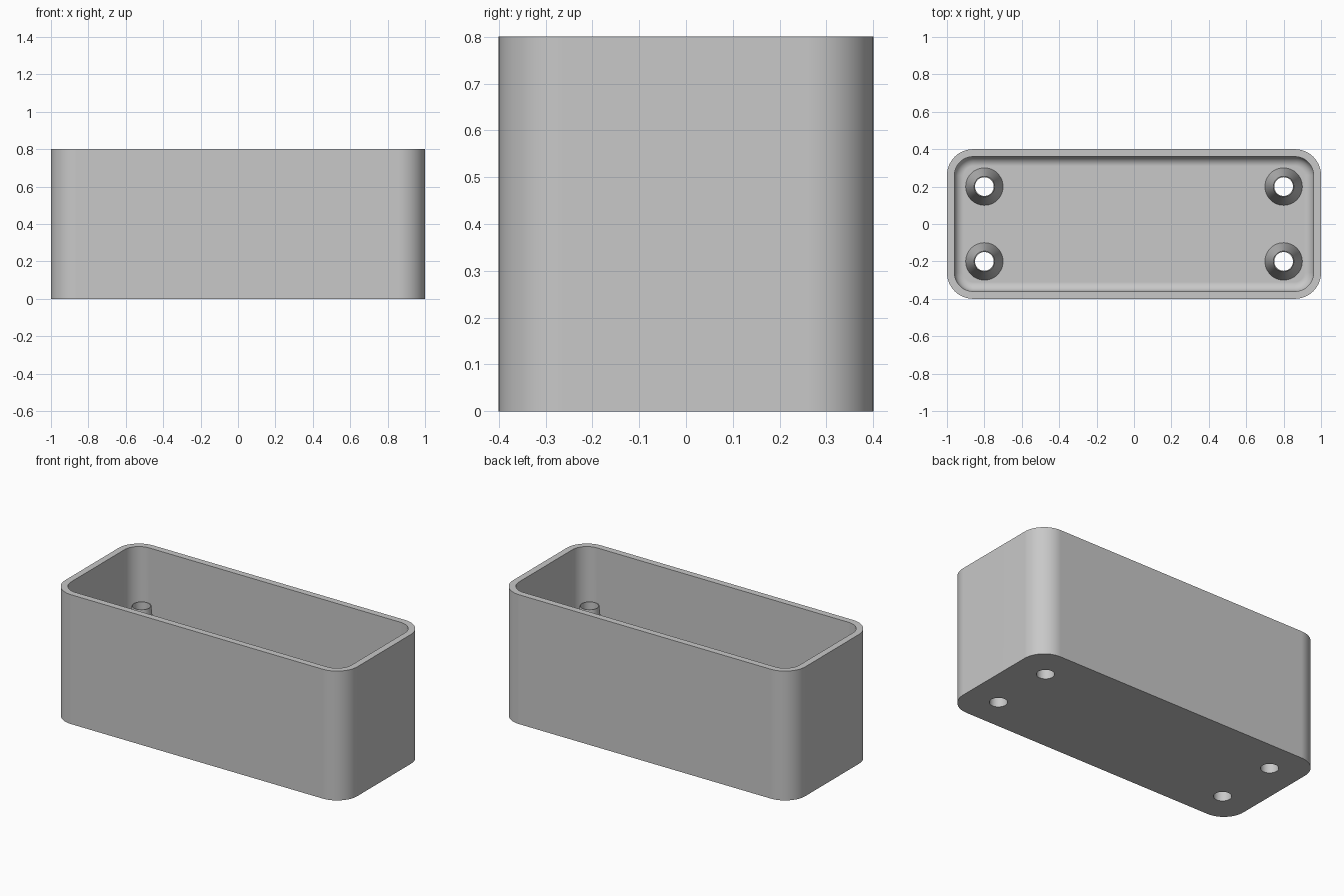
import bpy
import bmesh
from math import pi, cos, sin

default = bpy.data.objects.get("Cube")
if default:
    bpy.data.objects.remove(default, do_unlink=True)

LENGTH, WIDTH, HEIGHT = 2.0, 0.8, 0.8
WALL, FLOOR = 0.04, 0.04
CORNER, FILLET = 0.14, 0.05
HOLE_R, POST_BASE, POST_TIP, POST_TOP = 0.05, 0.1, 0.055, 0.52
POSTS = [(x, y) for x in (-0.8, 0.8) for y in (-0.2, 0.2)]

# Single grey plastic
grey = bpy.data.materials.new("grey plastic")
grey.use_nodes = True
grey.diffuse_color = (0.58, 0.58, 0.58, 1)
grey.node_tree.nodes["Principled BSDF"].inputs["Base Color"].default_value = grey.diffuse_color


def make_object(name, bm):
    bmesh.ops.recalc_face_normals(bm, faces=bm.faces)
    mesh = bpy.data.meshes.new(name)
    bm.to_mesh(mesh)
    bm.free()
    mesh.materials.append(grey)
    obj = bpy.data.objects.new(name, mesh)
    bpy.context.collection.objects.link(obj)
    return obj


def select_only(obj):
    bpy.ops.object.select_all(action='DESELECT')
    obj.select_set(True)
    bpy.context.view_layer.objects.active = obj


def smooth(obj):
    select_only(obj)
    bpy.ops.object.shade_smooth_by_angle(angle=pi / 6)
    normals = obj.modifiers.new("flat walls", 'WEIGHTED_NORMAL')
    normals.keep_sharp = True


def rounded_ring(bm, inset, z, steps=14):
    """Rounded rectangle, shrunk by inset from the outer wall."""
    r = CORNER - inset
    cx, cy = LENGTH / 2 - CORNER, WIDTH / 2 - CORNER
    ring = []
    for corner, (sx, sy) in enumerate([(1, 1), (-1, 1), (-1, -1), (1, -1)]):
        for i in range(steps + 1):
            a = (corner + i / steps) * pi / 2
            ring.append(bm.verts.new((sx * cx + r * cos(a), sy * cy + r * sin(a), z)))
    return ring


def bridge(bm, a, b):
    n = len(a)
    for i in range(n):
        j = (i + 1) % n
        bm.faces.new((a[i], a[j], b[j], b[i]))


# Open box: outer wall, rim, inner wall, rounded floor edge
bm = bmesh.new()
profile = [(0, 0), (0, HEIGHT), (WALL, HEIGHT)]
for i in range(9):
    a = i / 8 * pi / 2
    profile.append((WALL + FILLET * (1 - cos(a)), FLOOR + FILLET * (1 - sin(a))))
rings = [rounded_ring(bm, inset, z) for inset, z in profile]
for lower, upper in zip(rings, rings[1:]):
    bridge(bm, lower, upper)
bm.faces.new(rings[0])
bm.faces.new(rings[-1])
box = make_object("open_box", bm)

# Screw holes through the floor
bm = bmesh.new()
for x, y in POSTS:
    made = bmesh.ops.create_cone(bm, cap_ends=True, segments=48, radius1=HOLE_R,
                                 radius2=HOLE_R, depth=0.4)
    bmesh.ops.translate(bm, verts=made["verts"], vec=(x, y, 0))
cutter = make_object("hole_cutter", bm)
cutter.hide_render = True
cut = box.modifiers.new("screw holes", 'BOOLEAN')
cut.operation = 'DIFFERENCE'
cut.solver = 'EXACT'
cut.object = cutter
select_only(box)
bpy.ops.object.modifier_apply(modifier=cut.name)
bpy.data.objects.remove(cutter, do_unlink=True)
smooth(box)

# Tapered hollow screw posts
for number, (x, y) in enumerate(POSTS, 1):
    bm = bmesh.new()
    loops = []
    for r, z in [(POST_BASE, FLOOR), (POST_TIP, POST_TOP), (HOLE_R, POST_TOP), (HOLE_R, FLOOR)]:
        loops.append([bm.verts.new((x + r * cos(k * pi / 24), y + r * sin(k * pi / 24), z))
                      for k in range(48)])
    for a, b in zip(loops, loops[1:] + loops[:1]):
        bridge(bm, a, b)
    smooth(make_object(f"screw_post_{number}", bm))
